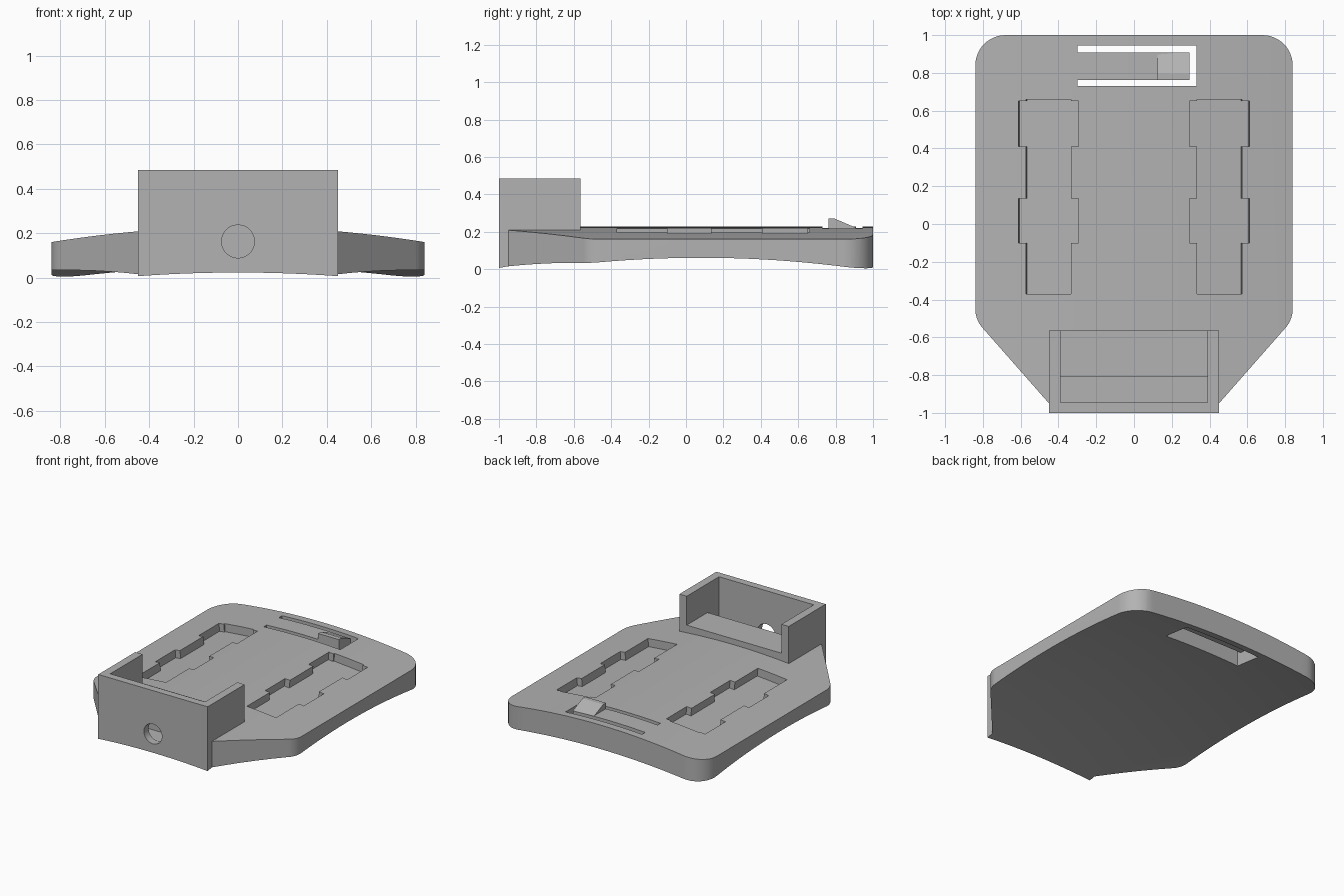
import bpy, bmesh, math
from mathutils import Matrix

if "Cube" in bpy.data.objects:
    bpy.data.objects.remove(bpy.data.objects["Cube"])

grey = bpy.data.materials.new("mid_grey")
grey.use_nodes = True
COLOUR = (0.45, 0.45, 0.45, 1)
grey.diffuse_color = COLOUR
grey.node_tree.nodes["Principled BSDF"].inputs["Base Color"].default_value = COLOUR


def finish(bm, name):
    bmesh.ops.recalc_face_normals(bm, faces=bm.faces)
    mesh = bpy.data.meshes.new(name)
    bm.to_mesh(mesh)
    bm.free()
    mesh.materials.append(grey)
    obj = bpy.data.objects.new(name, mesh)
    bpy.context.collection.objects.link(obj)
    return obj


def prism(name, points, low, high, matrix=Matrix()):
    """Extrude a flat outline from low to high, then place it."""
    bm = bmesh.new()
    face = bm.faces.new([bm.verts.new((x, y, low)) for x, y in points])
    top = bmesh.ops.extrude_face_region(bm, geom=[face])["geom"]
    for v in top:
        if isinstance(v, bmesh.types.BMVert):
            v.co.z = high
    bm.transform(matrix)
    return finish(bm, name)


def box(name, x0, x1, y0, y1, z0, z1):
    return prism(name, [(x0, y0), (x1, y0), (x1, y1), (x0, y1)], z0, z1)


def curved_cutter(name, height, far, nx, ny):
    """Solid between the surface z = height(x, y) and the plane z = far."""
    bm = bmesh.new()
    bmesh.ops.create_grid(bm, x_segments=nx, y_segments=ny, size=1.2)
    for v in bm.verts:
        v.co.z = height(v.co.x, v.co.y)
    bmesh.ops.triangulate(bm, faces=bm.faces)
    new = bmesh.ops.extrude_face_region(bm, geom=bm.faces[:])["geom"]
    for v in new:
        if isinstance(v, bmesh.types.BMVert):
            v.co.z = far
    return finish(bm, name)


def combine(target, tool, operation):
    mod = target.modifiers.new(operation, 'BOOLEAN')
    mod.operation, mod.solver, mod.object = operation, 'EXACT', tool
    bpy.context.view_layer.objects.active = target
    bpy.ops.object.modifier_apply(modifier=mod.name)
    bpy.data.objects.remove(tool)


def arc(cx, cy, r, a0, a1, n=12):
    angles = [math.radians(a0 + (a1 - a0) * i / n) for i in range(n + 1)]
    return [(cx + r * math.cos(a), cy + r * math.sin(a)) for a in angles]


def mirrored(half):
    return half + [(-x, y) for x, y in reversed(half)]


# Mounting plate: rounded outline with an arched top
half = [(0.45, -0.95)] + arc(0.69, -0.45, 0.15, -41, 0) + arc(0.68, 0.84, 0.16, 0, 90)
plate = prism("mounting_plate", mirrored(half), -0.1, 0.4)
combine(plate, curved_cutter("top_cut", lambda x, y: 0.228 - x * x / 10.4, 0.6, 30, 1),
        'DIFFERENCE')

# Housing at the front, then the dished underside through both
combine(plate, box("housing", -0.45, 0.45, -1, -0.565, -0.1, 0.485), 'UNION')
combine(plate, curved_cutter("underside_cut",
        lambda x, y: 0.119 - (x * x + (y - 0.08) ** 2) / 12.2, -0.4, 30, 30), 'DIFFERENCE')

# Housing interior: open back, raised floor and deep pit behind the front wall
combine(plate, box("bay_cut", -0.39, 0.39, -0.945, -0.5, 0.27, 0.7), 'DIFFERENCE')
combine(plate, box("pit_cut", -0.39, 0.39, -0.945, -0.81, 0.085, 0.6), 'DIFFERENCE')

# Round cable hole in the front wall
turn = Matrix.Translation((0, 0, 0.163)) @ Matrix.Rotation(math.pi / 2, 4, 'X')
combine(plate, prism("hole_cut", arc(0, 0, 0.074, 0, 352.5, 47), 0.9, 1.1, turn), 'DIFFERENCE')

# Stepped pockets, tilted to follow the arched top
pocket = mirrored([(0.12, -0.37), (0.12, -0.1), (0.16, -0.1), (0.16, 0.135), (0.12, 0.135),
                   (0.12, 0.41), (0.16, 0.41), (0.16, 0.65), (0.12, 0.65), (0.12, 0.66)])
for side in (-1, 1):
    place = (Matrix.Translation((side * 0.4525, 0, 0.208))
             @ Matrix.Rotation(side * 0.087, 4, 'Y'))
    combine(plate, prism("pocket_cut", pocket, -0.06, 0.1, place), 'DIFFERENCE')

# Spring tongue: U-shaped slot around it, thinned from below
slot = [(-0.3, 0.73), (0.33, 0.73), (0.33, 0.945), (-0.3, 0.945),
        (-0.3, 0.908), (0.295, 0.908), (0.295, 0.763), (-0.3, 0.763)]
combine(plate, prism("slot_cut", slot, -0.3, 0.5), 'DIFFERENCE')
combine(plate, box("tongue_cut", -0.3, 0.32, 0.74, 0.935, -0.3, 0.165), 'DIFFERENCE')

# Ramped catch on the tongue tip, profile in y and z
swing = Matrix(((0, 0, 1, 0), (1, 0, 0, 0), (0, 1, 0, 0), (0, 0, 0, 1)))
catch = [(0.763, 0.19), (0.763, 0.27), (0.795, 0.27), (0.908, 0.222), (0.908, 0.19)]
combine(plate, prism("catch", catch, 0.125, 0.295, swing), 'UNION')

# Single clean material and smooth curved faces with sharp edges
plate.data.materials.clear()
plate.data.materials.append(grey)
for poly in plate.data.polygons:
    poly.material_index = 0
bpy.ops.object.select_all(action='DESELECT')
plate.select_set(True)
bpy.context.view_layer.objects.active = plate
bpy.ops.object.shade_smooth_by_angle(angle=math.radians(20))
